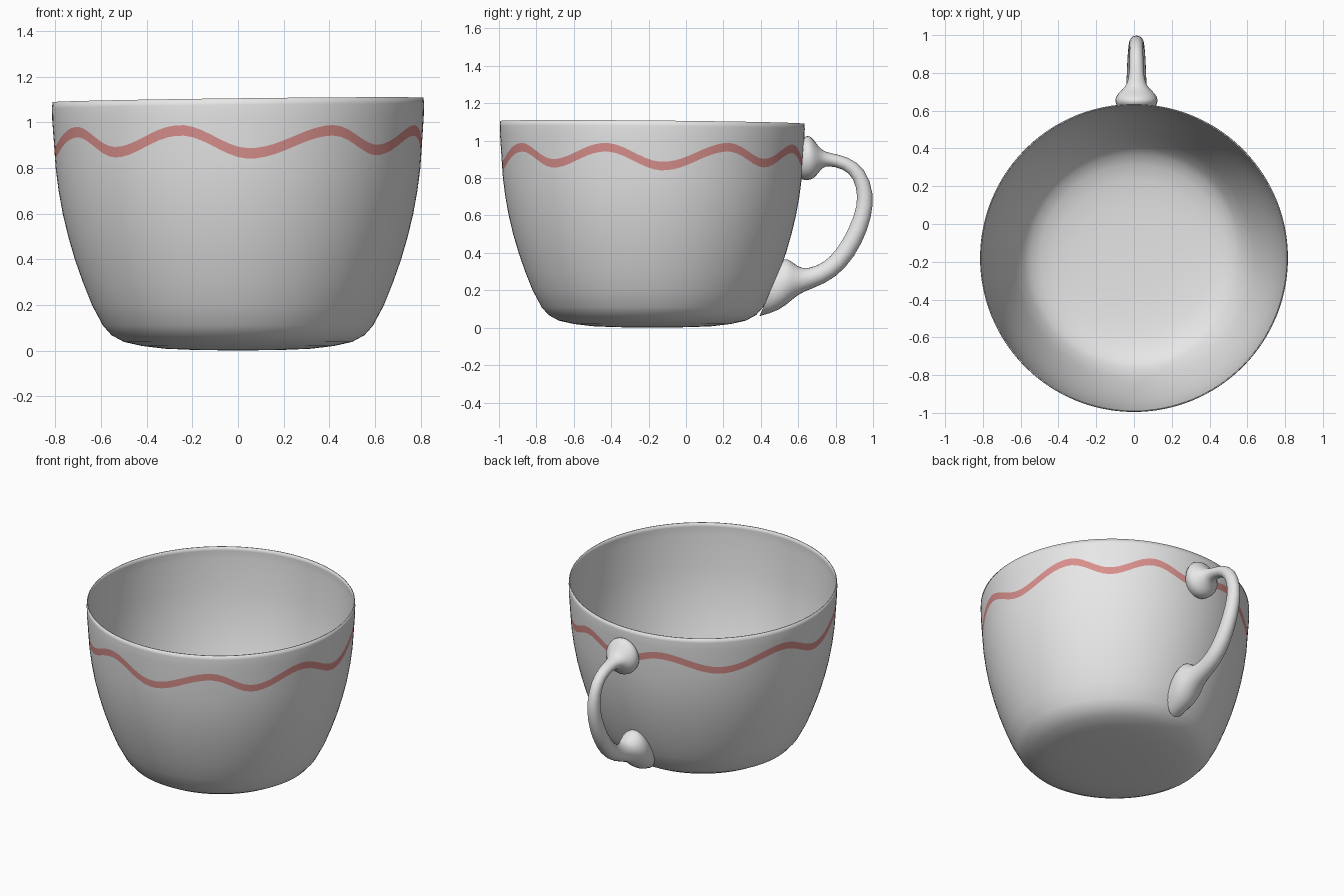
import bpy
import bmesh
from math import sin, cos, pi

if "Cube" in bpy.data.objects:
    bpy.data.objects.remove(bpy.data.objects["Cube"], do_unlink=True)


def make_material(name, color):
    mat = bpy.data.materials.new(name)
    mat.use_nodes = True
    mat.diffuse_color = color
    mat.node_tree.nodes["Principled BSDF"].inputs["Base Color"].default_value = color
    return mat


def make_object(name, bm, materials):
    bmesh.ops.recalc_face_normals(bm, faces=bm.faces)
    for face in bm.faces:
        face.smooth = True
    mesh = bpy.data.meshes.new(name)
    bm.to_mesh(mesh)
    bm.free()
    for mat in materials:
        mesh.materials.append(mat)
    obj = bpy.data.objects.new(name, mesh)
    bpy.context.collection.objects.link(obj)
    return obj


def bridge(bm, lower, upper, material=0):
    n = len(lower)
    for i in range(n):
        j = (i + 1) % n
        bm.faces.new((lower[i], lower[j], upper[j], upper[i])).material_index = material


def close(bm, ring, point):
    middle = bm.verts.new(point)
    for i in range(len(ring)):
        bm.faces.new((middle, ring[i], ring[i - 1]))


china = make_material("white china", (0.8, 0.8, 0.8, 1))
pink = make_material("pink stripe", (0.7, 0.28, 0.265, 1))

# Cup: a thin turned profile whose two stripe rows follow a wave
CENTER_Y = -0.18
COLUMNS = 128
WALL = 0.006
below = [(0.2, 0.003), (0.32, 0.008), (0.42, 0.02), (0.5, 0.038), (0.555, 0.068),
         (0.592, 0.11), (0.64, 0.2), (0.68, 0.3), (0.715, 0.4), (0.744, 0.5),
         (0.768, 0.6), (0.786, 0.7), (0.799, 0.8)]
above = [(0.814, 1.02), (0.815, 1.07), (0.813, 1.098)]
inside = [(r - WALL, z + (WALL if z < 0.1 else 0)) for r, z in reversed(below + above)]
# Crests and troughs of the wave: degrees from the front, height
wave = [(-42, 0.869), (-18, 0.965), (3.6, 0.864), (31, 0.965), (49, 0.879),
        (72, 0.965), (94, 0.864), (120, 0.965), (138, 0.88), (157, 0.957),
        (176, 0.88), (196, 0.952), (223, 0.868), (252, 0.96), (273, 0.866),
        (300, 0.957), (318, 0.869)]


def wave_height(angle):
    deg = (angle * 180 / pi + 42) % 360 - 42
    for (a0, z0), (a1, z1) in zip(wave, wave[1:]):
        if a0 <= deg <= a1:
            t = (1 - cos(pi * (deg - a0) / (a1 - a0))) / 2
            return z0 + (z1 - z0) * t
    return wave[0][1]


def cup_point(angle, r, z):
    x, y = r * sin(angle), -r * cos(angle)
    if z > 1:  # the rim leans a little
        z += 0.012 * x - 0.009 * y
    return (x, y + CENTER_Y, z)


def stripe_point(angle, offset):
    (r0, z0), (r1, z1) = below[-1], above[0]
    z = wave_height(angle) + offset
    return cup_point(angle, r0 + (r1 - r0) * (z - z0) / (z1 - z0), z)


bm = bmesh.new()
angles = [2 * pi * i / COLUMNS for i in range(COLUMNS)]


def turn(profile):
    return [[bm.verts.new(cup_point(a, r, z)) for a in angles] for r, z in profile]


rows = turn(below)
stripe_row = len(rows)
for offset in (-0.023, 0.023):
    rows.append([bm.verts.new(stripe_point(a, offset)) for a in angles])
rows += turn(above) + turn(inside)
for k in range(len(rows) - 1):
    bridge(bm, rows[k], rows[k + 1], 1 if k == stripe_row else 0)
close(bm, rows[0], (0, CENTER_Y, 0))
close(bm, rows[-1], (0, CENTER_Y, WALL))
make_object("cup", bm, [china, pink])

# Handle: rings given by outer point, inner point and half width
HANDLE_X = 0.013
rings = [(0.63, 1.02, 0.613, 0.79, 0.105), (0.652, 1.04, 0.65, 0.78, 0.122),
         (0.685, 1.01, 0.692, 0.795, 0.108), (0.72, 0.95, 0.725, 0.855, 0.062),
         (0.77, 0.935, 0.76, 0.865, 0.042), (0.865, 0.917, 0.84, 0.85, 0.038),
         (0.96, 0.855, 0.897, 0.8, 0.037), (1.008, 0.72, 0.92, 0.7, 0.039),
         (0.995, 0.59, 0.9, 0.6, 0.044), (0.945, 0.45, 0.842, 0.475, 0.049),
         (0.855, 0.31, 0.772, 0.377, 0.053), (0.742, 0.23, 0.7, 0.33, 0.056),
         (0.62, 0.19, 0.62, 0.313, 0.064), (0.565, 0.145, 0.575, 0.35, 0.09),
         (0.5, 0.085, 0.545, 0.375, 0.105), (0.39, 0.055, 0.525, 0.37, 0.093)]
SIDES = 12
bm = bmesh.new()
loops = []
for y1, z1, y2, z2, width in rings:
    loop = []
    for i in range(SIDES):
        a = 2 * pi * i / SIDES
        t = (1 - cos(a)) / 2
        loop.append(bm.verts.new((HANDLE_X + width * sin(a),
                                  y1 + (y2 - y1) * t, z1 + (z2 - z1) * t)))
    loops.append(loop)
for first, second in zip(loops, loops[1:]):
    bridge(bm, first, second)
handle = make_object("handle", bm, [china])
smooth = handle.modifiers.new("smooth", "SUBSURF")
smooth.levels = smooth.render_levels = 1
